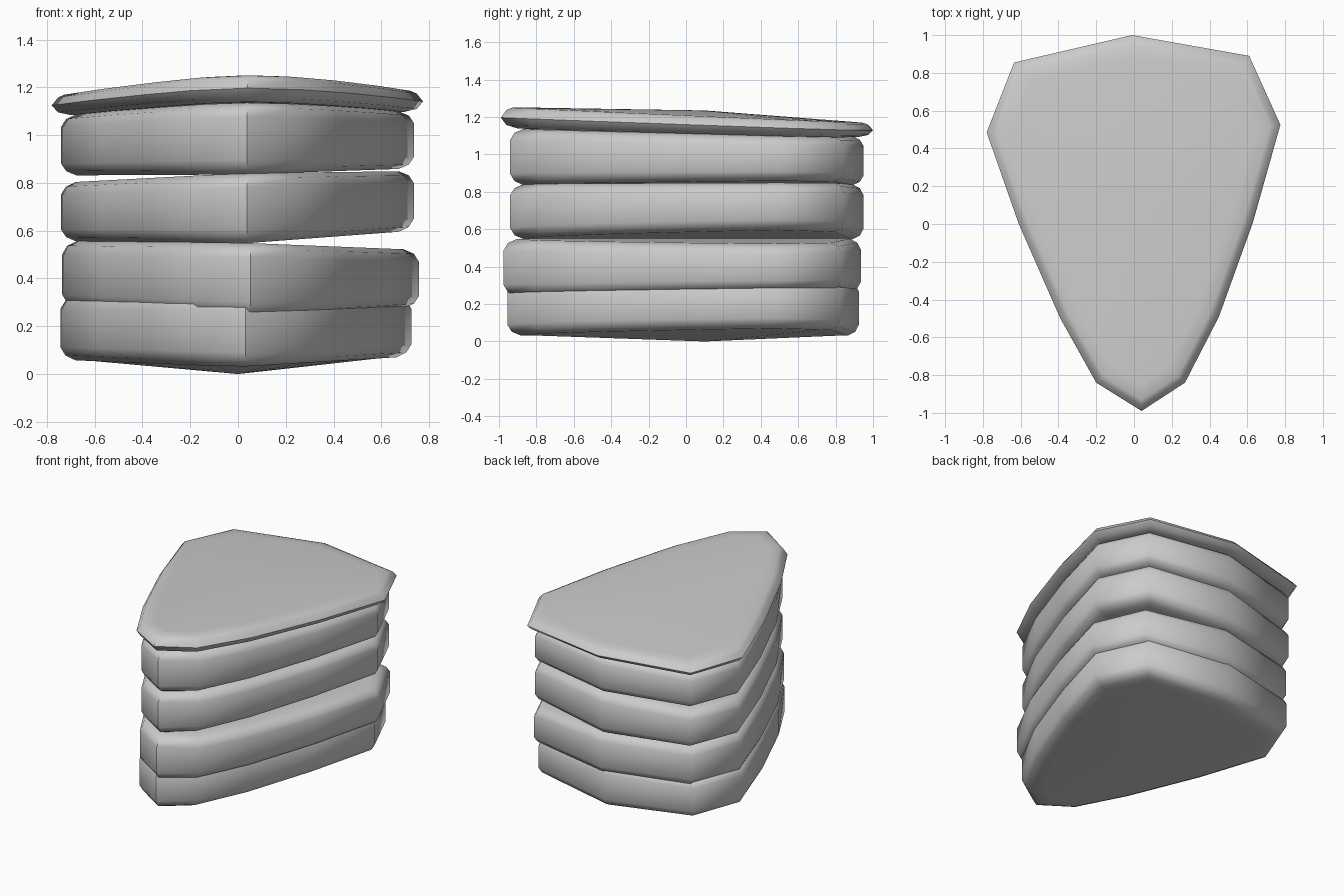
import bpy, bmesh, math
from mathutils import Vector

if "Cube" in bpy.data.objects:
    bpy.data.objects.remove(bpy.data.objects["Cube"])

# shield-shaped plan, counter-clockwise from the front tip
PLAN = [(0.04, -0.99), (0.27, -0.84), (0.45, -0.49), (0.63, 0.01), (0.775, 0.525), (0.61, 0.89),
        (-0.01, 1.0), (-0.635, 0.855), (-0.78, 0.485), (-0.61, 0.0), (-0.39, -0.5), (-0.2, -0.84)]

SLAB = [(0.13, 0), (0.06, 0), (0.02, 0.07), (0, 0.2), (0, 0.8), (0.02, 0.93), (0.06, 1), (0.13, 1)]
CAP = [(0.15, 0), (0.075, 0), (0.025, 0.15), (0, 0.5), (0.025, 0.87), (0.05, 1), (0.12, 1.04)]


def inset(pts, d):
    """Mitred inward offset of a closed outline."""
    out = []
    n = len(pts)
    for i in range(n):
        p = Vector(pts[i])
        a = (p - Vector(pts[i - 1])).normalized()
        b = (Vector(pts[(i + 1) % n]) - p).normalized()
        na, nb = Vector((-a.y, a.x)), Vector((-b.y, b.x))
        out.append(p + (na + nb) * d / (1 + na.dot(nb)))
    return out


def surface(s, x, y):
    """Slightly tilted sheet: height, x tilt, y tilt, side lift."""
    return s[0] + s[1] * x + s[2] * y + s[3] * abs(x)


def layer(name, rings, bottom, top, low, high, scale=0.95, shift=(0, 0)):
    pts = [(x * scale + shift[0], y * scale + shift[1]) for x, y in PLAN]
    bm = bmesh.new()
    loops = []
    for d, t in rings:
        loop = []
        for x, y in inset(pts, d):
            z0, z1 = surface(bottom, x, y), surface(top, x, y)
            loop.append(bm.verts.new((x, y, z0 + (z1 - z0) * t)))
        loops.append(loop)
    n = len(pts)
    for a, b in zip(loops, loops[1:]):
        for i in range(n):
            j = (i + 1) % n
            bm.faces.new((a[i], a[j], b[j], b[i]))
    # gently crowned bottom and top
    c0 = bm.verts.new((0, 0.1, low))
    c1 = bm.verts.new((0, 0.1, high))
    for i in range(n):
        j = (i + 1) % n
        bm.faces.new((c0, loops[0][j], loops[0][i]))
        bm.faces.new((c1, loops[-1][i], loops[-1][j]))
    bmesh.ops.recalc_face_normals(bm, faces=bm.faces)
    me = bpy.data.meshes.new(name)
    bm.to_mesh(me)
    bm.free()
    ob = bpy.data.objects.new(name, me)
    bpy.context.collection.objects.link(ob)
    bpy.ops.object.select_all(action='DESELECT')
    ob.select_set(True)
    bpy.context.view_layer.objects.active = ob
    bpy.ops.object.shade_smooth_by_angle(angle=math.radians(55))
    return ob


# four stacked slabs, each leaning a little differently
layer("slab_bottom", SLAB, (0.03, 0.01, 0, 0.05), (0.325, 0, 0, 0), 0.0, 0.325,
      scale=0.945, shift=(-0.007, -0.02))
layer("slab_second", SLAB, (0.25, 0.0, 0.01, 0.03), (0.55, -0.025, 0, -0.015), 0.25, 0.55,
      scale=0.96, shift=(0.013, -0.025))
layer("slab_third", SLAB, (0.545, 0.03, 0, 0.045), (0.84, 0.033, 0, -0.02), 0.545, 0.84)
layer("slab_fourth", SLAB, (0.835, 0.02, 0, 0.015), (1.117, 0.01, -0.022, -0.02), 0.835, 1.12)

# thin overhanging cap
layer("cap", CAP, (1.117, 0.01, -0.025, -0.02), (1.21, 0.012, -0.043, -0.015), 1.12, 1.235,
      scale=1.0)
